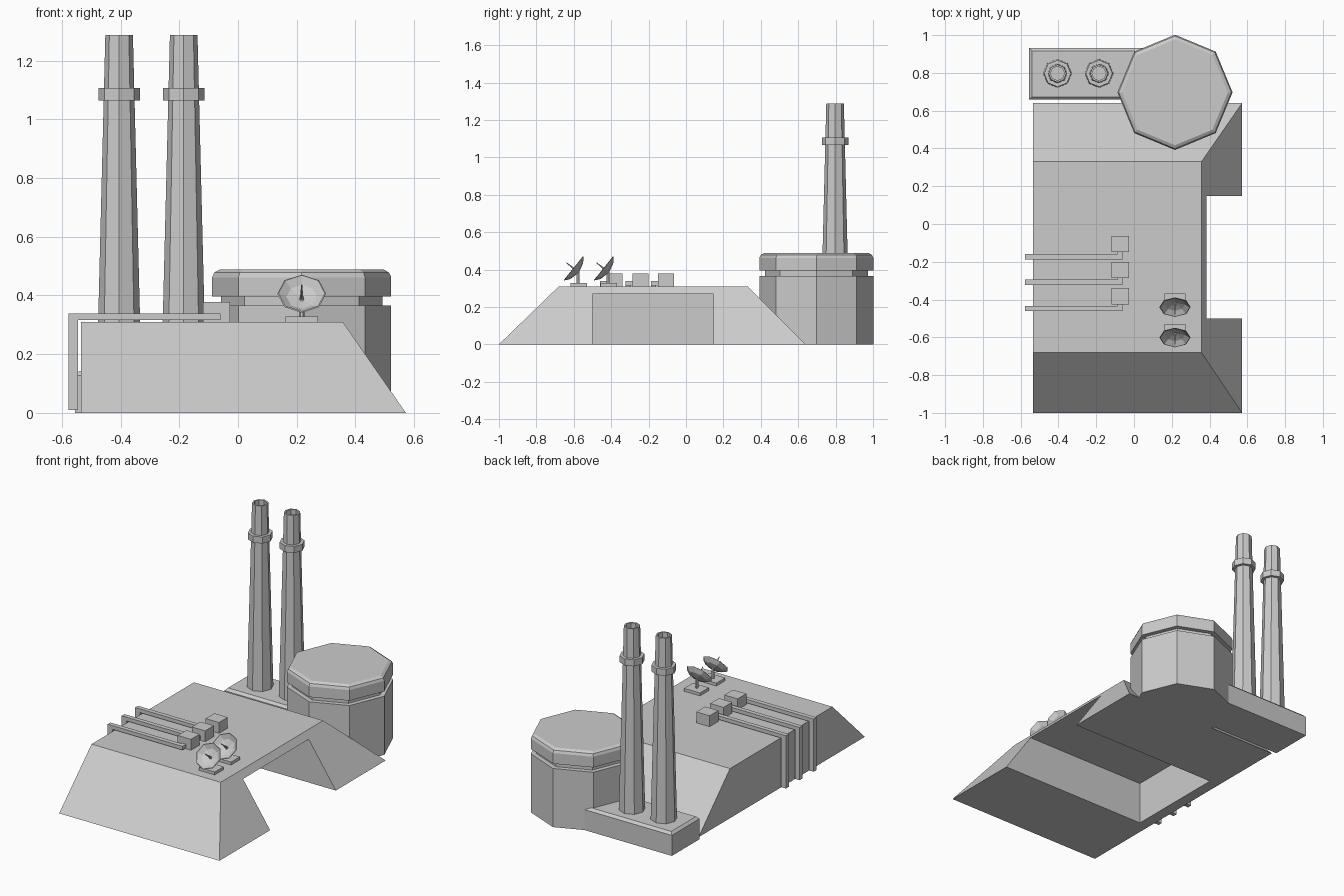
import bpy, bmesh, math
from mathutils import Vector

if "Cube" in bpy.data.objects:
    bpy.data.objects.remove(bpy.data.objects["Cube"])


def finish(name, bm):
    bmesh.ops.remove_doubles(bm, verts=bm.verts, dist=1e-5)
    bmesh.ops.recalc_face_normals(bm, faces=bm.faces)
    me = bpy.data.meshes.new(name)
    bm.to_mesh(me)
    bm.free()
    ob = bpy.data.objects.new(name, me)
    bpy.context.collection.objects.link(ob)
    return ob


def loft(name, rings, caps=True):
    """Skin a list of equally sized vertex rings."""
    bm = bmesh.new()
    vs = [[bm.verts.new(p) for p in r] for r in rings]
    n = len(rings[0])
    for a, b in zip(vs, vs[1:]):
        for i in range(n):
            j = (i + 1) % n
            bm.faces.new((a[i], a[j], b[j], b[i]))
    if caps:
        bm.faces.new(vs[0])
        bm.faces.new(vs[-1])
    return finish(name, bm)


def rect(x0, x1, y0, y1, z):
    return [(x0, y0, z), (x1, y0, z), (x1, y1, z), (x0, y1, z)]


def box(name, x0, x1, y0, y1, z0, z1):
    return loft(name, [rect(x0, x1, y0, y1, z0), rect(x0, x1, y0, y1, z1)])


def lathe(name, profile, loc, n=8, caps=True):
    """Turn (radius, z) points into an n-sided solid with corners on the axes."""
    rings = [[(r * math.cos(2 * math.pi * i / n), r * math.sin(2 * math.pi * i / n), z)
              for i in range(n)] for r, z in profile]
    ob = loft(name, rings, caps)
    ob.location = loc
    return ob


# Main hall with sloped ends and a deep bay cut into the right side
hall = loft("main_hall", [rect(-.535, .572, -1, .64, 0), rect(-.535, .357, -.68, .33, .31)])
cutter = box("bay_cutter", -.465, 1, -.5, .148, -.5, .27)
cutter.hide_render = True
mod = hall.modifiers.new("bay", 'BOOLEAN')
mod.operation = 'DIFFERENCE'
mod.solver = 'EXACT'
mod.object = cutter
bpy.context.view_layer.objects.active = hall
bpy.ops.object.modifier_apply(modifier="bay")
bpy.data.objects.remove(cutter)

# Octagonal tank with groove and chamfered lid
lathe("tank", [(.305, 0), (.305, .366), (.275, .366), (.275, .396),
               (.305, .396), (.305, .462), (.298, .478), (.28, .488)], (.217, .697, 0))

# Chimney plinth with chamfered top
loft("chimney_plinth", [rect(-.555, .2, .658, .932, 0), rect(-.555, .2, .658, .932, .128),
                        rect(-.54, .2, .673, .917, .143)])

# Hollow tapering chimneys with collars
for i, x in enumerate((-.405, -.185)):
    lathe(f"chimney_{i}", [(.076, .13), (.047, 1.288), (.037, 1.288), (.039, 1.15)], (x, .797, 0))
    lathe(f"chimney_collar_{i}", [(.045, 1.065), (.071, 1.065), (.071, 1.106), (.045, 1.106)],
          (x, .797, 0))

# Roof units with pipes running over the left edge to the ground
for i, (yb, yp) in enumerate(((-.106, -.174), (-.243, -.309), (-.382, -.447))):
    box(f"roof_unit_{i}", -.119, -.027, yb - .043, yb + .043, .31, .378)
    box(f"pipe_run_{i}", -.578, -.06, yp - .014, yp + .014, .316, .339)
    box(f"pipe_elbow_{i}", -.088, -.06, yp + .013, yb - .04, .316, .339)
    box(f"pipe_drop_{i}", -.578, -.545, yp - .014, yp + .014, .01, .317)

# Dish antennas facing forward and up
axis = Vector((0, -.78, .625))
turn = axis.to_track_quat('Z', 'X')
for i, y in enumerate((-.578, -.417)):
    box(f"dish_base_{i}", .162, .272, y - .04, y + .048, .31, .328)
    lathe(f"dish_post_{i}", [(.009, .32), (.009, .39)], (.217, y, 0), 6)
    rim = Vector((.217, y - .023, .406))
    bowl = lathe(f"dish_bowl_{i}", [(0, -.036), (.055, -.022), (.083, 0),
                                    (.079, .002), (.052, -.017), (0, -.03)], rim, caps=False)
    feed = lathe(f"dish_feed_{i}", [(.007, -.034), (.002, .048)], rim, 6)
    for ob in (bowl, feed):
        ob.rotation_mode = 'QUATERNION'
        ob.rotation_quaternion = turn
